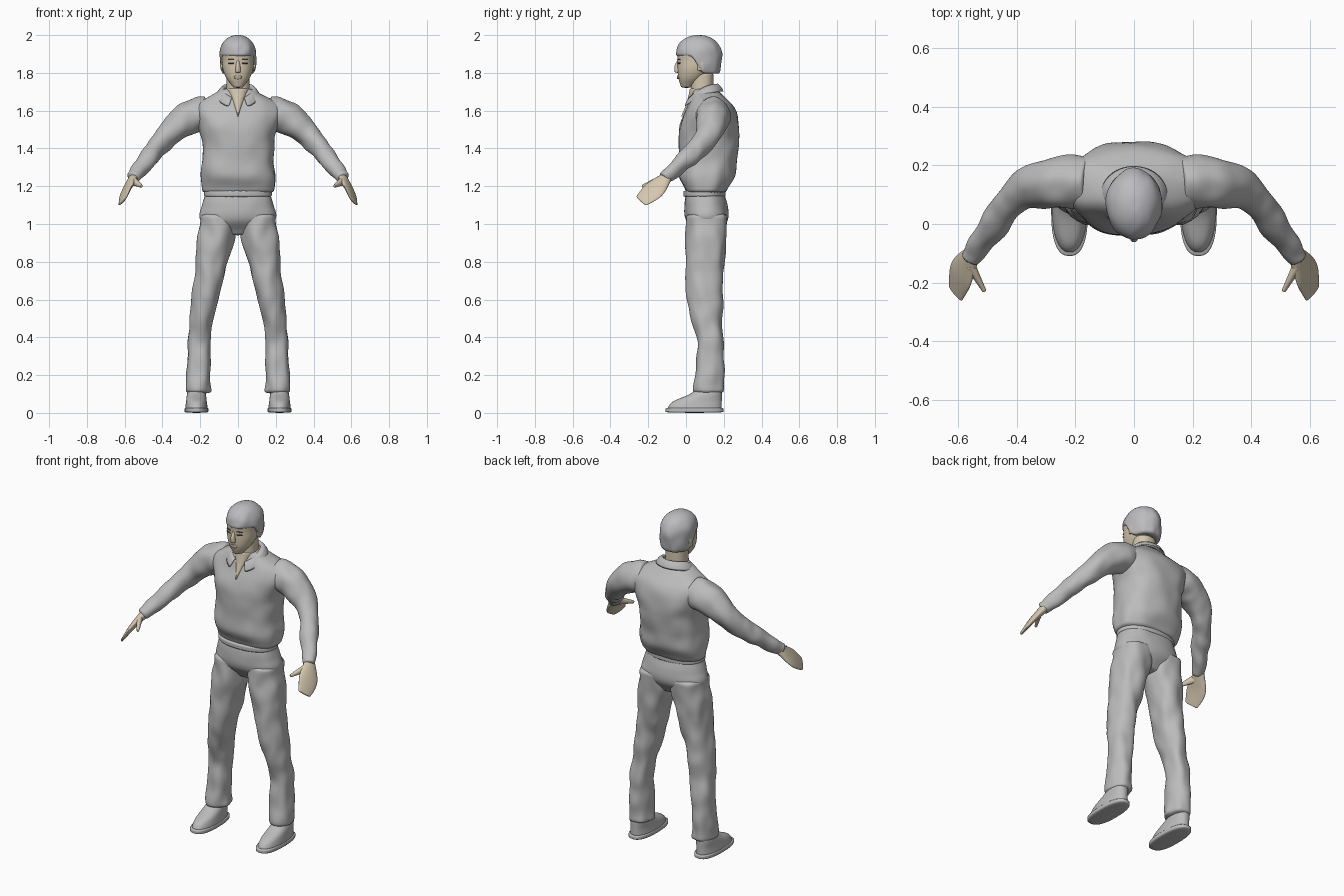
import bpy, bmesh, math
from mathutils import Vector, noise

if "Cube" in bpy.data.objects:
    bpy.data.objects.remove(bpy.data.objects["Cube"])


def material(name, red, green, blue):
    mat = bpy.data.materials.new(name)
    mat.use_nodes = True
    mat.diffuse_color = (red, green, blue, 1)
    mat.node_tree.nodes["Principled BSDF"].inputs["Base Color"].default_value = (red, green, blue, 1)
    return mat


CLOTH = material("cloth grey", .5, .5, .5)
HAIR = material("hair grey", .5, .5, .52)
SKIN = material("skin", .66, .57, .43)
LIP = material("lip", .5, .4, .3)
DARK = material("dark brow", .1, .1, .1)


def build(name, mat, rings, closed=True, mirror=False, thickness=0):
    """Join rings of points into a smooth surface, optionally mirrored left to right."""
    bm = bmesh.new()
    rows = [[bm.verts.new(point) for point in ring] for ring in rings]
    count = len(rows[0])
    for lower, upper in zip(rows, rows[1:]):
        for i in range(count if closed else count - 1):
            j = (i + 1) % count
            bm.faces.new((lower[i], lower[j], upper[j], upper[i]))
    if closed:
        bm.faces.new(rows[0])
        bm.faces.new(rows[-1])
    bmesh.ops.recalc_face_normals(bm, faces=bm.faces)
    mesh = bpy.data.meshes.new(name)
    bm.to_mesh(mesh)
    bm.free()
    mesh.materials.append(mat)
    mesh.shade_smooth()
    part = bpy.data.objects.new(name, mesh)
    bpy.context.collection.objects.link(part)
    if mirror:
        part.modifiers.new("mirror", "MIRROR").use_mirror_merge = False
    if thickness:
        shell = part.modifiers.new("thickness", "SOLIDIFY")
        shell.thickness, shell.offset = thickness, 0
    part.modifiers.new("smooth", "SUBSURF").levels = 1


def blend(keys, t):
    """Smooth value at t (from 0 to 1) through evenly spaced keys; a plain number stays constant."""
    if isinstance(keys, (int, float)):
        return keys
    last = len(keys) - 1
    place = min(int(t * last), last - 1)
    before, start, end, after = (keys[max(0, min(last, place + k))] for k in (-1, 0, 1, 2))
    s = t * last - place
    slope_in, slope_out = (end - start + start - before) / 2, (after - start) / 2
    return (start * (1 + 2 * s) * (1 - s) ** 2 + end * s * s * (3 - 2 * s)
            + slope_in * s * (1 - s) ** 2 + slope_out * s * s * (s - 1))


def oval(centre, side, depth, square, folds, count=32):
    """Rounded section spanned by two half-axis vectors, roughened by cloth folds."""
    ring = []
    for i in range(count):
        angle = math.tau * i / count
        c, s = math.cos(angle), math.sin(angle)
        arm = side * math.copysign(abs(c) ** square, c) + depth * math.copysign(abs(s) ** square, s)
        point = centre + arm
        if folds:
            point += arm.normalized() * folds * noise.noise(Vector((point.x, point.y, point.z * .6)) * 16)
        ring.append(point)
    return ring


def stack(name, mat, low, high, front, back, half, x=0, square=.9, folds=0, steps=18, **options):
    """Level sections from low to high, given their front and back y and half width."""
    rings = []
    for step in range(steps + 1):
        t = step / steps
        near, far = blend(front, t), blend(back, t)
        centre = Vector((blend(x, t), (near + far) / 2, low + (high - low) * t))
        rings.append(oval(centre, Vector((blend(half, t), 0, 0)), Vector((0, (far - near) / 2, 0)), square, folds))
    build(name, mat, rings, **options)


def limb(name, mat, path, width, depth, across, folds=0, steps=16):
    """Mirrored pair of tubes along a path, with width measured along the across direction."""
    path = [Vector(point) for point in path]
    rings = []
    for step in range(steps + 1):
        t = step / steps
        ahead, behind = blend(path, min(1, t + .02)), blend(path, max(0, t - .02))
        along = (ahead - behind).normalized()
        side = Vector(across)
        side = (side - along * side.dot(along)).normalized()
        rings.append(oval(blend(path, t), side * blend(width, t), along.cross(side) * blend(depth, t), 1, folds))
    build(name, mat, rings, mirror=True)


# Shirt body blousing over the waist, and sleeves
stack("shirt_body", CLOTH, low=1.16, high=1.72, folds=.012, square=.85, steps=30,
      front=(0, -.04, -.04, -.04, -.03, .01, .04),
      back=(.21, .26, .27, .28, .28, .25, .16),
      half=(.19, .2, .19, .19, .22, .23, .08))
sleeve_size = (.09, .085, .06, .05, .035)
limb("sleeve", CLOTH, [(.15, .14, 1.59), (.28, .14, 1.55), (.4, .1, 1.44), (.48, 0, 1.34), (.56, -.12, 1.24)],
     width=sleeve_size, depth=sleeve_size, across=(0, 1, .3), folds=.012, steps=28)

# Hands: a flat mitten with a separate thumb
palm = (-.5, -.7, .5)
limb("hand", SKIN, [(.55, -.1, 1.25), (.59, -.17, 1.18), (.61, -.24, 1.12)],
     width=(.03, .06, .04), depth=(.025, .016, .007), across=palm)
limb("thumb", SKIN, [(.56, -.14, 1.23), (.51, -.23, 1.2)], width=(.025, .008), depth=(.018, .007), across=palm)

# Trousers
stack("trouser_hips", CLOTH, low=.94, high=1.18, folds=.006,
      front=(.06, 0, -.01, 0), back=(.17, .22, .22, .2), half=(.1, .2, .19, .17))
stack("waistband", CLOTH, low=1.14, high=1.18, front=-.015, back=.21, half=.18, steps=4)
stack("trouser_leg", CLOTH, low=.1, high=1.06, folds=.014, steps=40, mirror=True,
      x=(.21, .21, .2, .18, .15, .12, .1),
      front=(.04, .05, .05, .01, 0, 0, 0),
      back=(.2, .2, .2, .19, .2, .21, .22),
      half=(.07, .06, .06, .07, .08, .1, .1))

# Shoes
stack("shoe_sole", CLOTH, low=0, high=.03, x=.22, front=-.11, back=.2, half=.063, square=.8, steps=4, mirror=True)
stack("shoe_upper", CLOTH, low=.02, high=.14, x=.22, mirror=True,
      front=(-.1, -.07, .02, .07), back=.19, half=(.06, .055, .05, .04))

# Neck and the skin in the open shirt front
stack("neck", SKIN, low=1.62, high=1.8, front=.025, back=.145, half=.062)
stack("open_chest", SKIN, low=1.565, high=1.72,
      front=(-.027, -.006, .01, .02), back=.12, half=(.003, .025, .045, .06))

# Folded collar wrapping the neck, its ends parted at the front
inner, fold, outer = [], [], []
for i in range(33):
    angle = math.radians(158) * (i / 16 - 1)
    s, c = math.sin(angle), math.cos(angle)
    frontness = (1 - c) / 2
    z = 1.755 - .075 * frontness ** 2
    inner.append((.07 * s, .09 + .07 * c, z - .04))
    fold.append((.08 * s, .09 + .075 * c, z))
    outer.append((.12 * s, .09 + .11 * c, z - .055 - .015 * frontness))
build("collar", CLOTH, [inner, fold, outer], closed=False, thickness=.009)

# Head and features
stack("head", SKIN, low=1.72, high=1.96,
      front=(-.025, -.04, -.045, -.045, -.045, -.01),
      back=(.03, .09, .14, .17, .17, .14),
      half=(.025, .06, .08, .085, .085, .06))
stack("nose", SKIN, low=1.8, high=1.87, front=(-.06, -.062, -.045), back=-.03, half=(.015, .012, .006), steps=6)
stack("ear", SKIN, low=1.81, high=1.88, x=.086, front=.06, back=.1, half=(.004, .01, .005), steps=6, mirror=True)
stack("lips", LIP, low=1.766, high=1.788, front=-.047, back=-.03, half=(.01, .023, .01), steps=6)
for name, z, size in (("eye", 1.852, .004), ("brow", 1.87, .003)):
    limb(name, DARK, [(.02, -.044, z), (.052, -.032, z)], width=.004, depth=size, across=(0, -1, 0), steps=4)

# Hair cap with a fringe, short sides and a longer back
rings = []
layers, columns = 14, 40
for layer in range(layers + 1):
    ring = []
    for column in range(columns):
        angle = math.tau * column / columns
        outward = Vector((math.sin(angle), -math.cos(angle), 0))
        toward_back = min(1, max(0, (.5 + outward.y / 2 - .32) * 3.3))
        hem = 1.888 - .105 * toward_back ** 2 * (3 - 2 * toward_back)
        z = hem + (2 - hem) * math.sin(layer / layers * 1.52)
        rise = (z - 1.885) / .116
        radius = max(0, 1 - rise ** 2.5) ** .5 if rise > 0 else 1 - .16 * rise ** 2
        point = Vector((.097 * radius * outward.x, .068 + .122 * radius * outward.y, z))
        lock = noise.noise(Vector((point.x * 2, point.y, point.z)) * 15)
        ring.append(point + outward * lock * radius * .007)
    rings.append(ring)
build("hair", HAIR, rings)
